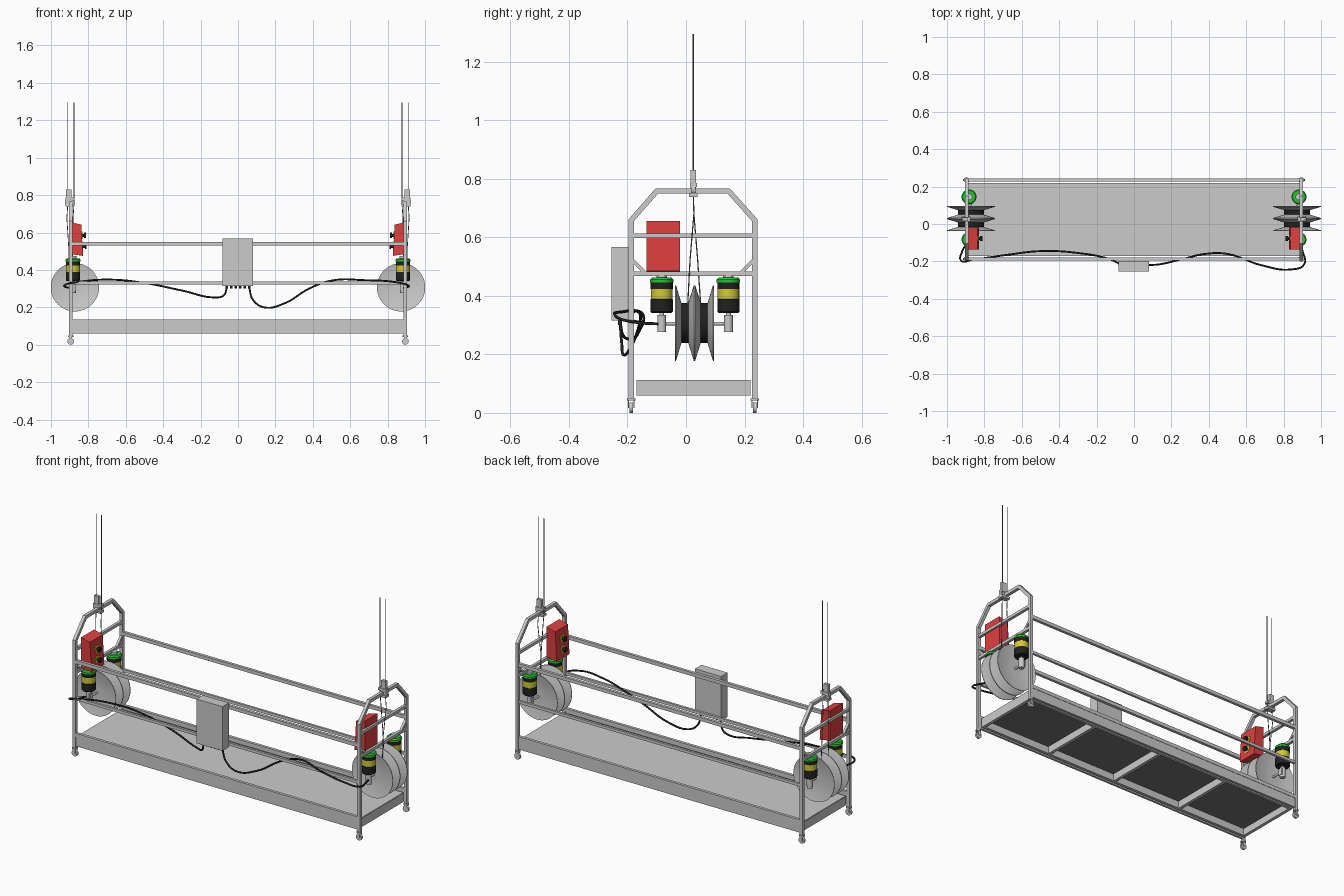
import bpy, bmesh, math
from mathutils import Vector

if "Cube" in bpy.data.objects:
    bpy.data.objects.remove(bpy.data.objects["Cube"])


def mat(name, rgb):
    m = bpy.data.materials.new(name)
    m.diffuse_color = (*rgb, 1)
    m.use_nodes = True
    m.node_tree.nodes["Principled BSDF"].inputs["Base Color"].default_value = m.diffuse_color
    return m


RED = mat("red", (0.75, 0.05, 0.05))
BLACK = mat("black", (0.015, 0.015, 0.015))
YELLOW = mat("yellow", (0.65, 0.6, 0.03))
GREEN = mat("green", (0.02, 0.55, 0.03))
DARK = mat("dark_grey", (0.18, 0.18, 0.18))


def finish(name, bm, m=None, smooth=False):
    bmesh.ops.recalc_face_normals(bm, faces=bm.faces)
    me = bpy.data.meshes.new(name)
    bm.to_mesh(me)
    bm.free()
    ob = bpy.data.objects.new(name, me)
    bpy.context.collection.objects.link(ob)
    if m:
        me.materials.append(m)
    if smooth:
        bpy.ops.object.select_all(action='DESELECT')
        ob.select_set(True)
        bpy.context.view_layer.objects.active = ob
        bpy.ops.object.shade_smooth_by_angle(angle=math.radians(35))
    return ob


def box(name, x, y, z, m=None):
    """Box from three (min, max) ranges."""
    bm = bmesh.new()
    bmesh.ops.create_cube(bm, size=1)
    for v in bm.verts:
        v.co = [r[0] if c < 0 else r[1] for c, r in zip(v.co, (x, y, z))]
    return finish(name, bm, m)


def prism(name, pts, thickness):
    """Extrude a closed outline of 3D points along a vector."""
    bm = bmesh.new()
    f = bm.faces.new([bm.verts.new(p) for p in pts])
    r = bmesh.ops.extrude_face_region(bm, geom=[f], use_keep_orig=True)
    vs = [g for g in r['geom'] if isinstance(g, bmesh.types.BMVert)]
    bmesh.ops.translate(bm, verts=vs, vec=thickness)
    return finish(name, bm)


def lathe(name, origin, axis, profile, m=None, n=32):
    """Revolve (radius, height) points around an axis through origin."""
    bm = bmesh.new()
    q = Vector((0, 0, 1)).rotation_difference(Vector(axis))
    rings = []
    for r, h in profile:
        if r == 0:
            rings.append([bm.verts.new(Vector(origin) + q @ Vector((0, 0, h)))] * n)
        else:
            rings.append([bm.verts.new(Vector(origin) + q @ Vector(
                (r * math.cos(2 * math.pi * i / n), r * math.sin(2 * math.pi * i / n), h)))
                for i in range(n)])
    for a, b in zip(rings, rings[1:]):
        for i in range(n):
            j = (i + 1) % n
            bm.faces.new(list(dict.fromkeys((a[i], a[j], b[j], b[i]))))
    return finish(name, bm, m, True)


def cyl(name, origin, axis, r, h0, h1, m=None, n=24):
    return lathe(name, origin, axis, [(0, h0), (r, h0), (r, h1), (0, h1)], m, n)


def wire(name, pts, r, m=None, smooth=True):
    cu = bpy.data.curves.new(name, 'CURVE')
    cu.dimensions = '3D'
    cu.bevel_depth = r
    cu.bevel_resolution = 2
    cu.use_fill_caps = True
    if smooth:
        sp = cu.splines.new('BEZIER')
        sp.bezier_points.add(len(pts) - 1)
        for b, p in zip(sp.bezier_points, pts):
            b.co = p
            b.handle_left_type = b.handle_right_type = 'AUTO'
        sp.resolution_u = 8
    else:
        sp = cu.splines.new('POLY')
        sp.points.add(len(pts) - 1)
        for b, p in zip(sp.points, pts):
            b.co = (*p, 1)
    ob = bpy.data.objects.new(name, cu)
    bpy.context.collection.objects.link(ob)
    if m:
        cu.materials.append(m)


def span(c, w):
    return (c - w / 2, c + w / 2)


FRONT, BACK, END = -0.187, 0.235, 0.895
Z, Y = (0, 0, 1), (0, 1, 0)

# platform floor: deck, edge beams and cross members
box("deck", (-.887, .887), (-.17, .22), (.106, .113))
for y in (-.162, .212):
    box("floor_side_beam", (-.887, .887), span(y, .016), (.06, .108))
for x in (-.879, -.44, 0, .44, .879):
    box("floor_cross_beam", span(x, .018), (-.165, .215), (.06, .108))
for i in range(4):
    box("under_panel", span(-.66 + .44 * i, .42), (-.155, .205), (.1, .107), DARK)

# long rails, front and back
for y in (FRONT, BACK):
    for z, w in ((.54, .02), (.33, .016), (.124, .02)):
        box("long_rail", (-END, END), span(y, w * .8), span(z, w))
    box("floor_edge_strip", (-.887, .887), span(y, .012), (.06, .114))

# control cabinet with cable glands
box("control_cabinet", (-.083, .081), (-.255, -.197), (.315, .567))
for i in range(6):
    cyl("cable_gland", (-.06 + .024 * i, -.225, 0), Z, .007, .3, .318, BLACK, 12)

# power cables
wire("left_cable", [(-.06, -.225, .305), (-.075, -.215, .265), (-.125, -.19, .253), (-.3, -.155, .29),
     (-.5, -.145, .33), (-.68, -.165, .348), (-.86, -.19, .335), (-.925, -.195, .32),
     (-.92, -.15, .308), (-.885, -.09, .304)], .005, BLACK)
wire("right_cable", [(.06, -.225, .305), (.08, -.22, .24), (.14, -.215, .2), (.25, -.19, .222), (.38, -.16, .3),
     (.5, -.16, .343), (.68, -.22, .345), (.84, -.243, .335), (.91, -.215, .318),
     (.9, -.14, .306), (.885, -.09, .304)], .005, BLACK)

for s in (-1, 1):
    ex = s * END
    # end frame arch, cross bars and corner braces
    outer = [(-.196, .05), (-.196, .662), (-.104, .767), (.15, .767), (.244, .662), (.244, .05)]
    inner = [(.226, .05), (.226, .655), (.142, .749), (-.096, .749), (-.178, .655), (-.178, .05)]
    prism("end_arch", [(ex - .009, y, z) for y, z in outer + inner], (.018, 0, 0))
    for z in (.605, .475):
        box("end_cross_bar", span(ex, .016), (FRONT, BACK), span(z, .016))
    for y, d in ((-.178, 1), (.226, -1)):
        prism("corner_brace", [(ex - .007, y + d * a, b) for a, b in
              ((0, .526), (0, .508), (.028, .48), (.045, .48))], (.014, 0, 0))

    # castors
    for y in (FRONT, BACK):
        cyl("castor_plate", (ex, y, 0), Z, .015, .042, .05, None, 16)
        for d in (-.009, .009):
            box("castor_fork", span(ex, .016), span(y + d, .003), (.016, .043))
        cyl("castor_wheel", (ex, y, .018), Y, .018, -.006, .006, None, 20)

    # double cable drum, its rope windings and shaft
    hub = (s * .872, .029, .307)
    for d in (-1, 1):
        lathe("drum_outer_flange", hub, (0, d, 0),
              [(0, .052), (.025, .052), (.064, .052), (.129, .066), (.129, .063), (.066, .044), (0, .044)], None, 48)
        cyl("rope_winding", hub, (0, d, 0), .069, .018, .047, BLACK, 32)
    lathe("drum_middle_flange", hub, Y,
          [(0, -.022), (.066, -.022), (.129, -.0025), (.129, .0025), (.066, .022), (0, .022)], None, 48)
    cyl("drum_shaft", (hub[0], 0, .305), Y, .006, -.09, .15, None, 12)

    # two motors with gearboxes
    for y in (-.083, .145):
        o = (s * .882, y, 0)
        cyl("gearbox", o, Z, .015, .277, .334)
        cyl("gearbox_neck", o, Z, .008, .33, .345)
        box("gear_block", span(s * .877, .024), span(y, .024), (.288, .325))
        lathe("motor_body", o, Z, [(0, .342), (.034, .342), (.038, .346), (.038, .388), (.036, .389),
              (.036, .423), (.038, .424), (.038, .446), (0, .446)], BLACK)
        cyl("motor_band", o, Z, .037, .389, .423, YELLOW)
        lathe("motor_cap", o, Z, [(0, .445), (.04, .445), (.04, .455), (.034, .462), (0, .462)], GREEN)
        cyl("motor_mount", o, Z, .018, .46, .474)

    # red switch box facing inwards
    sb = prism("switch_box", [(s * x, -.135, z) for x, z in
               ((.893, .485), (.893, .656), (.838, .642), (.828, .475))], (0, .115, 0))
    sb.data.materials.append(RED)
    for z in (.585, .525):
        x = .8345 if z > .55 else .831
        cyl("switch_ring", (s * x, -.078, z), (-s, 0, 0), .02, -.003, .003, YELLOW)
        cyl("switch_knob", (s * x, -.078, z), (-s, 0, 0), .008, 0, .012, BLACK, 16)
        cyl("switch_button", (s * x, -.078, z), (-s, 0, 0), .014, .012, .022, BLACK, 16)

    # rope guide on top of the arch
    box("rope_guide_block", span(s * .904, .03), span(.025, .018), (.765, .83))
    box("rope_guide_clamp", span(s * .898, .05), span(.025, .03), (.738, .752))
    box("rope_guide_clamp", span(s * .898, .05), span(.025, .024), (.772, .786))
    cyl("rope_guide_wheel", (s * .905, .025, .765), Y, .021, -.008, .008)

    # suspension ropes, then down to the drum
    for x, y, x2 in ((.91, .006, .905), (.877, .05, .885)):
        wire("suspension_rope", [(s * x, .025, 1.295), (s * x, .025, .75), (s * (x + .005), .027, .68),
             (s * x2, y * .6 + .01, .52), (s * x2, y, .372)], .002, DARK, False)
